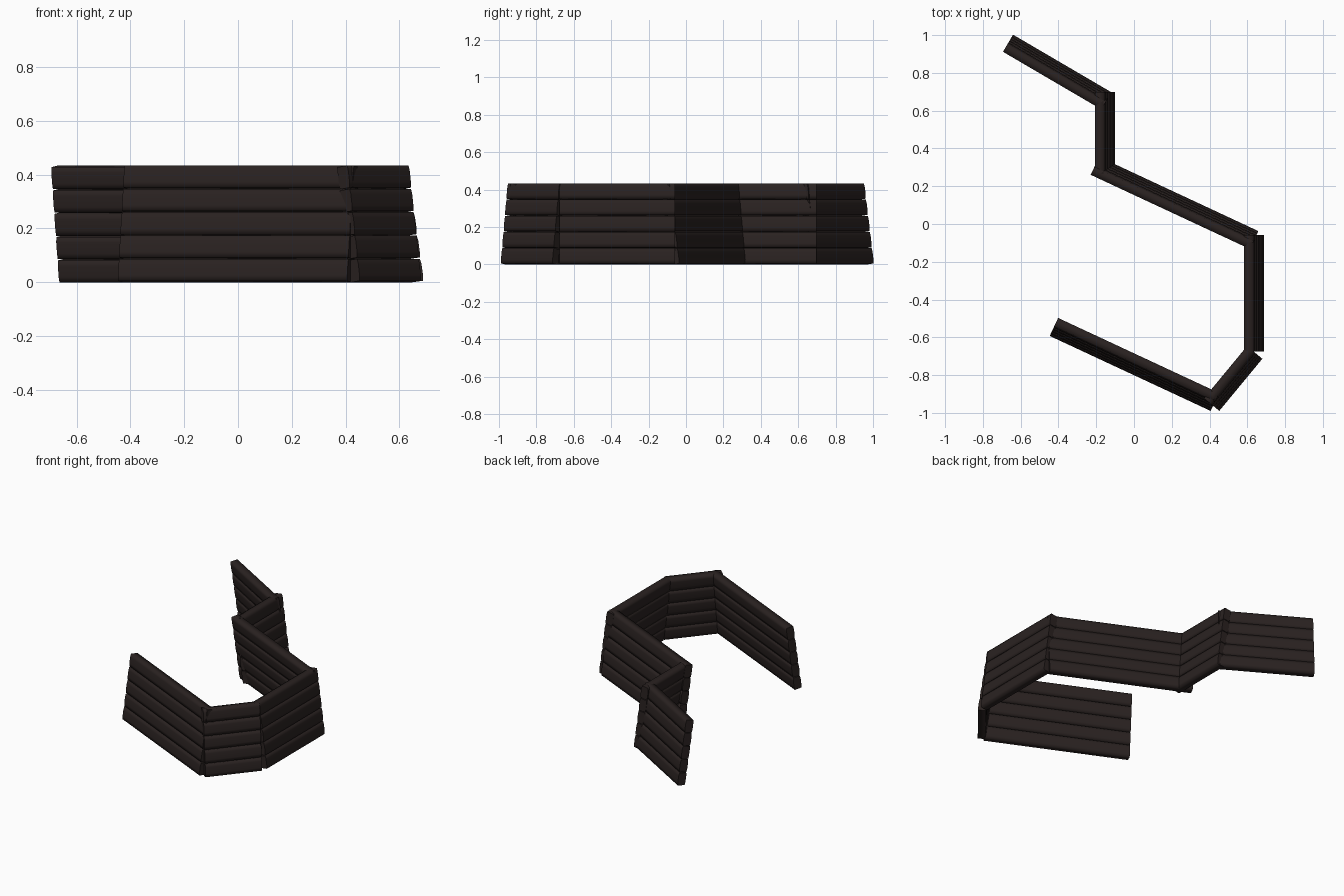
import bpy, bmesh
from mathutils import Vector

if "Cube" in bpy.data.objects:
    bpy.data.objects.remove(bpy.data.objects["Cube"])

wood = bpy.data.materials.new("dark brown wood")
wood.diffuse_color = (0.023, 0.016, 0.015, 1)
wood.use_nodes = True
wood.node_tree.nodes["Principled BSDF"].inputs["Base Color"].default_value = wood.diffuse_color

ROWS, HEIGHT, THICK = 5, 0.433, 0.046
LEAN = 0.060          # inward shift of the wall from bottom to top
GAP = 0.004
UP = Vector((0, 0, 1))

# Plan centre lines of the six wall panels, outside face on the left
panels = [
    ((-0.667, 0.957), (-0.146, 0.652)),
    ((-0.154, 0.698), (-0.154, 0.265)),
    ((-0.207, 0.308), (0.636, -0.085)),
    ((0.635, -0.058), (0.635, -0.675)),
    ((0.639, -0.680), (0.411, -0.956)),
    ((0.428, -0.942), (-0.424, -0.545)),
]


def plank(name, a, b, row):
    """One slightly bulged, leaning plank between two plan points."""
    along = (b - a).normalized()
    out = UP.cross(along)
    up = (UP * HEIGHT - out * LEAN).normalized()
    normal = along.cross(up) * -1
    if normal.dot(out) < 0:
        normal = -normal
    pitch = HEIGHT / ROWS
    centre = UP * (pitch * (row + 0.5)) + out * LEAN * (0.5 - (row + 0.5) / ROWS)
    h, t, bulge = (pitch - GAP) / 2, THICK / 2, 0.003
    # cross-section: flat top and bottom, gently bowed faces
    prof = [(-t, -h), (t, -h), (t + bulge, -h / 2), (t + bulge, h / 2),
            (t, h), (-t, h), (-t - bulge, h / 2), (-t - bulge, -h / 2)]
    bm = bmesh.new()
    rings = [[bm.verts.new(p + centre + normal * n + up * u) for n, u in prof]
             for p in (a, b)]
    k = len(prof)
    for i in range(k):
        j = (i + 1) % k
        bm.faces.new((rings[0][i], rings[0][j], rings[1][j], rings[1][i]))
    bm.faces.new(rings[0])
    bm.faces.new(rings[1])
    bmesh.ops.recalc_face_normals(bm, faces=bm.faces)
    for f in bm.faces:
        f.smooth = len(f.verts) == 4
    for e in bm.edges:
        e.smooth = all(len(f.verts) == 4 for f in e.link_faces)
    me = bpy.data.meshes.new(name)
    bm.to_mesh(me)
    bm.free()
    me.materials.append(wood)
    bpy.context.collection.objects.link(bpy.data.objects.new(name, me))


for i, (p, q) in enumerate(panels):
    for r in range(ROWS):
        plank(f"wall_{i + 1}_plank_{r + 1}", Vector((*p, 0)), Vector((*q, 0)), r)
